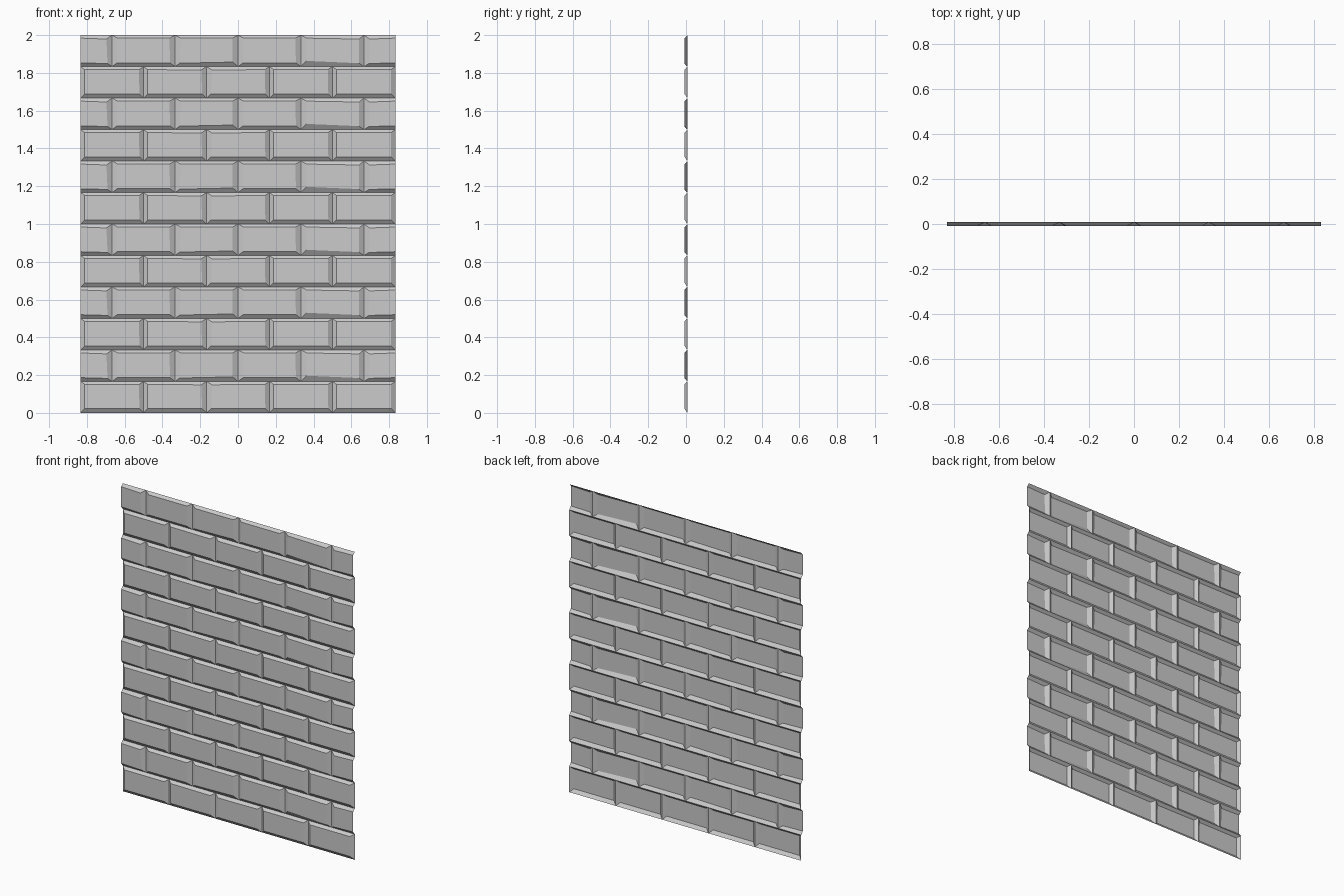
import bpy, bmesh

if "Cube" in bpy.data.objects:
    bpy.data.objects.remove(bpy.data.objects["Cube"])

ROW_H = 1 / 6        # height of one course
BRICK_W = 1 / 3
HALF_W = 5 / 6       # half the panel width
BACK, FRONT = 0.008, -0.008

# Face insets per corner (dx, dz): lower-left, lower-right, upper-right, upper-left
REGULAR = [(0.022, 0.022), (0.022, 0.022), (0.024, 0.016), (0.022, 0.016)]
WIDE = [(0.027, 0.02), (0.027, 0.02), (0.029, 0.016), (0.03, 0.016)]

# Hand-worn corners: (course, brick) -> {corner: (dx, dz)}
WORN = {
    (0, 1): {1: (0.023, 0.022), 2: (0.028, 0.018)},
    (0, 2): {0: (0.024, 0.022), 3: (0.029, 0.018)},
    (1, 0): {1: (0.024, 0.016), 2: (0.03, 0.021)},
    (1, 2): {0: (0.025, 0.018), 1: (0.028, 0.024)},
    (1, 4): {0: (0.028, 0.03), 1: (0.026, 0.018), 2: (0.026, 0.021)},
    (1, 5): {0: (0.027, 0.016), 3: (0.03, 0.021)},
}


def add_brick(bm, x0, x1, z0, z1, insets, open_left, open_right):
    """Raised brick face with sloping sides; open sides are cut by the panel edge."""
    outer = [(x0, z0), (x1, z0), (x1, z1), (x0, z1)]
    signs = [(1, 1), (-1, 1), (-1, -1), (1, -1)]
    base, face = [], []
    for i, ((x, z), (sx, sz), (dx, dz)) in enumerate(zip(outer, signs, insets)):
        if (open_left and i in (0, 3)) or (open_right and i in (1, 2)):
            dx = 0
        base.append(bm.verts.new((x, BACK, z)))
        face.append(bm.verts.new((x + sx * dx, FRONT, z + sz * dz)))
    bm.faces.new(face)
    for i in range(4):
        if (i == 1 and open_right) or (i == 3 and open_left):
            continue
        j = (i + 1) % 4
        bm.faces.new((base[i], base[j], face[j], face[i]))


# Two staggered courses: whole bricks, then a course with half bricks at the ends
bm = bmesh.new()
for course in range(2):
    count = 5 + course
    start = -HALF_W - course * BRICK_W / 2
    for b in range(count):
        left = start + b * BRICK_W
        right = left + BRICK_W
        insets = list(WIDE if course else REGULAR)
        for corner, value in WORN.get((course, b), {}).items():
            insets[corner] = value
        add_brick(bm, max(left, -HALF_W), min(right, HALF_W),
                  course * ROW_H, (course + 1) * ROW_H, insets,
                  course == 1 and b == 0, course == 1 and b == count - 1)
bmesh.ops.remove_doubles(bm, verts=bm.verts, dist=1e-5)

mesh = bpy.data.meshes.new("brick_wall_panel")
bm.to_mesh(mesh)
bm.free()
panel = bpy.data.objects.new("brick_wall_panel", mesh)
bpy.context.collection.objects.link(panel)

# Stack the pair of courses up the wall
stack = panel.modifiers.new("stack_courses", 'ARRAY')
stack.count = 6
stack.use_relative_offset = False
stack.use_constant_offset = True
stack.constant_offset_displace = (0, 0, 2 * ROW_H)
stack.use_merge_vertices = True
stack.merge_threshold = 0.0005
